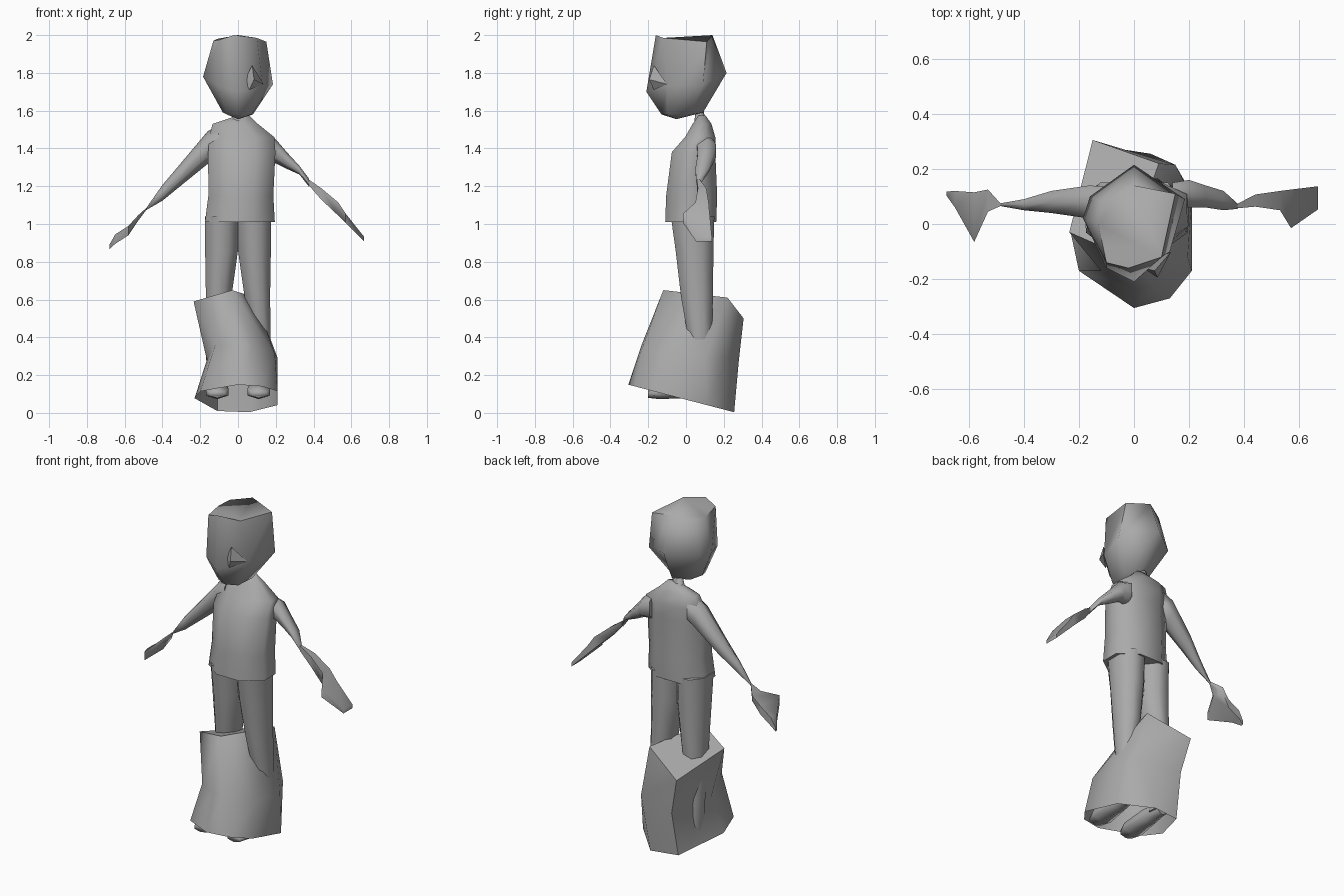
import bpy, bmesh, math

grey = bpy.data.materials.new("grey")
grey.diffuse_color = (0.4, 0.4, 0.4, 1)


def loft(name, rings, caps=(True, True), angle=75):
    """Skin a list of equally long point rings."""
    bm = bmesh.new()
    rows = [[bm.verts.new(p) for p in ring] for ring in rings]
    n = len(rows[0])
    for a, b in zip(rows, rows[1:]):
        for i in range(n):
            j = (i + 1) % n
            bm.faces.new((a[i], a[j], b[j], b[i]))
    for row, cap in zip((rows[0], rows[-1]), caps):
        if cap:
            bm.faces.new(row)
    bmesh.ops.remove_doubles(bm, verts=bm.verts, dist=0.0005)
    bmesh.ops.recalc_face_normals(bm, faces=bm.faces)
    mesh = bpy.data.meshes.new(name)
    bm.to_mesh(mesh)
    bm.free()
    mesh.materials.append(grey)
    ob = bpy.data.objects.new(name, mesh)
    bpy.context.collection.objects.link(ob)
    bpy.ops.object.select_all(action='DESELECT')
    ob.select_set(True)
    bpy.context.view_layer.objects.active = ob
    bpy.ops.object.shade_smooth_by_angle(angle=math.radians(angle))
    return ob


def oval(n, plane, x, y, z, r1, r2):
    """Polygon ring lying in the xy, yz or xz plane."""
    pts = []
    for i in range(n):
        a = 2 * math.pi * (i + 0.5) / n
        k = 1 / math.cos(math.pi / n) if n != 5 else 1.05
        u, v = r1 * k * math.cos(a), r2 * k * math.sin(a)
        pts.append({"xy": (x + u, y + v, z), "yz": (x, y + u, z + v),
                    "xz": (x + u, y, z + v)}[plane])
    return pts


def tube(name, n, plane, rows, caps=(True, True)):
    return loft(name, [oval(n, plane, *r) for r in rows], caps)


# Head: chin, cheeks and crown rings
chin = [(0, -.13, 1.58), (.07, -.1, 1.58), (.08, .02, 1.58), (.03, .09, 1.59),
        (-.06, .04, 1.59), (-.08, -.04, 1.59), (-.06, -.1, 1.58)]
cheek = [(0, -.21, 1.7), (.13, -.1, 1.73), (.185, .09, 1.74), (0, .215, 1.8),
         (-.16, .1, 1.78), (-.185, .02, 1.78), (-.1, -.16, 1.73)]
crown = [(-.02, -.16, 2.0), (.1, -.12, 1.985), (.15, .11, 1.965), (0, .14, 2.0),
         (-.11, .08, 1.98), (-.13, 0, 1.97), (-.1, -.14, 1.975)]
loft("head", [[(0, -.05, 1.555)] * 7, chin, cheek, crown], (False, True))

# Small pointed bump on the face
loft("face_bump", [[(.035, -.16, 1.76), (.075, -.17, 1.84), (.135, -.1, 1.74), (.06, -.17, 1.71)],
                   [(.085, -.195, 1.765)] * 4], (True, False), 30)

# Neck and torso
tube("neck", 6, "xy", [(0, .08, 1.5, .05, .03), (0, .07, 1.6, .02, .02)])
tube("torso", 8, "xy", [
    (.01, .025, 1.01, .185, .135), (.015, .03, 1.15, .172, .135),
    (.02, .04, 1.38, .178, .115), (.02, .075, 1.46, .172, .08),
    (-.015, .085, 1.53, .12, .05), (.03, .085, 1.575, .03, .018)])

# Arms, pinched at the wrists, with flat splayed hands
tube("right_arm", 6, "yz", [
    (.14, .1, 1.4, .05, .07), (.2, .11, 1.385, .05, .055),
    (.26, .1, 1.335, .04, .038), (.325, .085, 1.285, .035, .02),
    (.375, .065, 1.22, .01, .018)])
tube("right_hand", 4, "yz", [
    (.375, .065, 1.22, .008, .015), (.44, .085, 1.16, .022, .03),
    (.53, .085, 1.08, .035, .035), (.57, .055, 1.03, .07, .025),
    (.668, .095, .92, .042, .012)])
tube("left_arm", 6, "yz", [
    (-.1, .075, 1.44, .06, .07), (-.16, .08, 1.405, .06, .075),
    (-.3, .08, 1.265, .04, .052), (-.4, .07, 1.165, .02, .036),
    (-.485, .07, 1.08, .005, .005)])
tube("left_hand", 4, "yz", [
    (-.485, .07, 1.08, .005, .005), (-.53, .085, 1.03, .04, .015),
    (-.58, .025, .965, .09, .025), (-.65, .09, .92, .03, .025),
    (-.68, .11, .88, .008, .012)])

# Trouser legs and feet, mirrored
for side, s in (("left", -1), ("right", 1)):
    tube(side + "_leg", 8, "xy", [
        (s * .086, .035, 1.04, .09, .115), (s * .087, .045, .86, .087, .1),
        (s * .102, .058, .62, .068, .085), (s * .118, .07, .45, .054, .068),
        (s * .125, .08, .3, .045, .05), (s * .11, .07, .12, .045, .05)])
    tube(side + "_foot", 6, "xz", [
        (s * .11, .11, .13, .03, .035), (s * .11, 0, .13, .045, .045),
        (s * .11, -.14, .11, .06, .032), (s * .11, -.2, .1, .04, .018)])

# Lopsided hollow boot: slanted open rim, belly, and a tilted four cornered top
rim_xy = [(0, -.305), (.13, -.27), (.21, -.17), (.21, .11),
          (.06, .255), (-.11, .23), (-.23, -.03), (-.2, -.17)]
rim = [(x, y, .07 - .26 * y) for x, y in rim_xy]
belly = [(0, -.235, .36), (.08, -.225, .36), (.195, -.12, .31), (.21, .1, .29),
         (.15, .215, .3), (-.1, .28, .28), (-.165, 0, .28), (-.12, -.17, .36)]
A, B, C, D = (-.235, -.03, .59), (-.03, -.12, .65), (.09, .22, .61), (-.15, .305, .5)
loft("boot_shell", [rim, belly, [B, B, B, C, C, D, A, A]], (False, False))
loft("boot_top", [[A, B, C, D]], (True, False))
